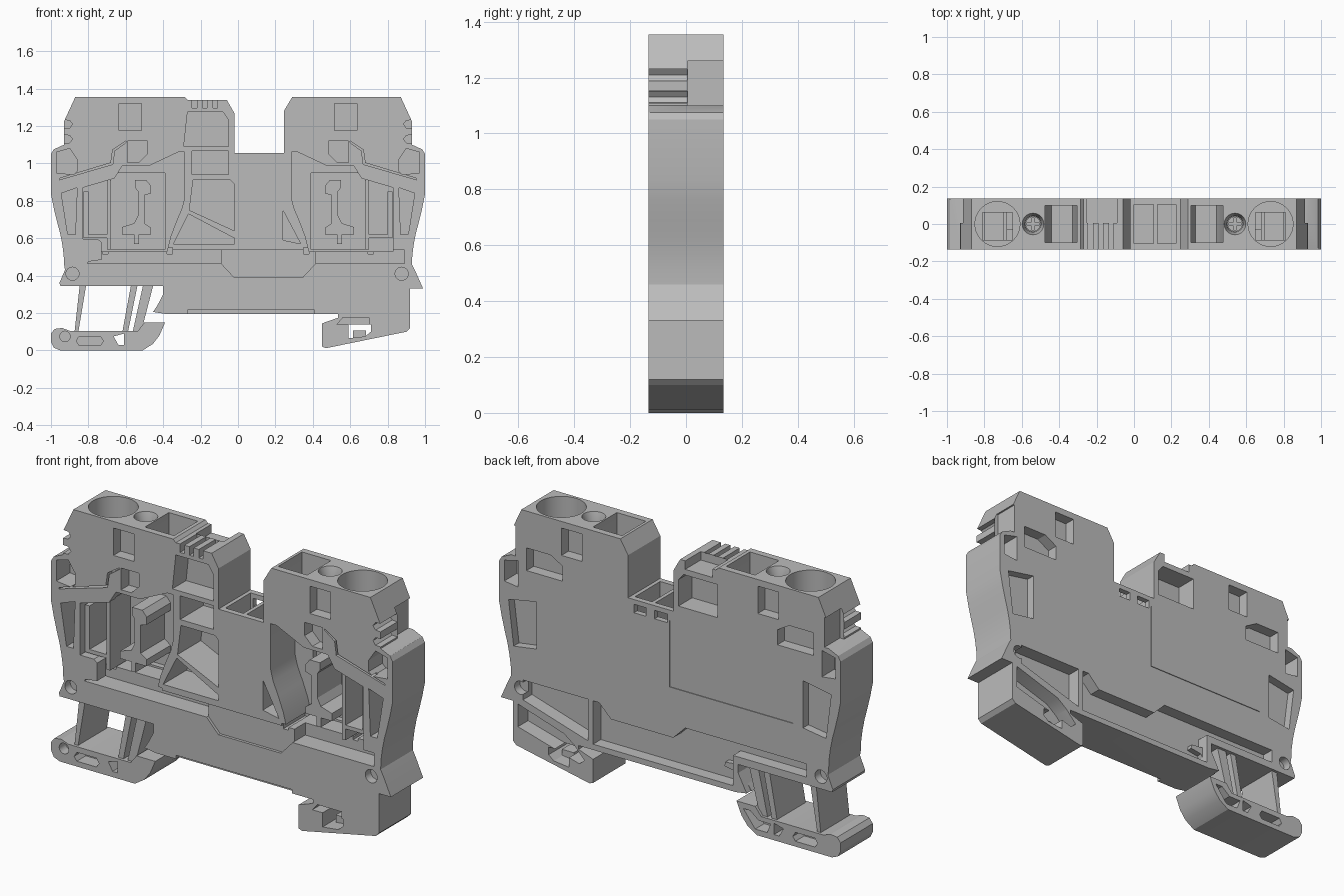
import bpy, bmesh, math

grey = bpy.data.materials.new("housing_grey")
grey.diffuse_color = (0.5, 0.5, 0.5, 1)
F, B = -0.135, 0.135          # front and back planes


def make(name, bm):
    bmesh.ops.recalc_face_normals(bm, faces=bm.faces)
    me = bpy.data.meshes.new(name)
    bm.to_mesh(me)
    bm.free()
    me.materials.append(grey)
    ob = bpy.data.objects.new(name, me)
    bpy.context.collection.objects.link(ob)
    return ob


def prism(name, pts, y0, y1):
    """Extrude an (x, z) profile from y0 to y1."""
    bm = bmesh.new()
    f = bm.faces.new([bm.verts.new((x, y0, z)) for x, z in pts])
    r = bmesh.ops.extrude_face_region(bm, geom=[f])
    bmesh.ops.translate(bm, vec=(0, y1 - y0, 0),
                        verts=[v for v in r["geom"] if isinstance(v, bmesh.types.BMVert)])
    return make(name, bm)


def rod(name, x, r0, r1, z0, z1):
    """Vertical round part, r0 at the bottom, r1 at the top."""
    bm = bmesh.new()
    bmesh.ops.create_cone(bm, cap_ends=True, segments=40, radius1=r0, radius2=r1, depth=z1 - z0)
    bmesh.ops.translate(bm, vec=(x, 0, (z0 + z1) / 2), verts=bm.verts)
    return make(name, bm)


def rect(x0, x1, z0, z1):
    return [(x0, z0), (x1, z0), (x1, z1), (x0, z1)]


def circle(x, z, r):
    return [(x + r * math.cos(i * math.pi / 12), z + r * math.sin(i * math.pi / 12)) for i in range(24)]


def flip(pts):
    return [(-x, z) for x, z in pts]


def carve(ob, cutters):
    for c in cutters:
        m = ob.modifiers.new("cut", 'BOOLEAN')
        m.operation, m.solver, m.object = 'DIFFERENCE', 'EXACT', c
    dg = bpy.context.evaluated_depsgraph_get()
    me = bpy.data.meshes.new_from_object(ob.evaluated_get(dg))
    ob.modifiers.clear()
    ob.data = me
    for c in cutters:
        bpy.data.objects.remove(c)


# housing outline
flank = [(0.87, 1.355), (0.93, 1.225), (0.93, 1.10), (0.985, 1.075), (1.0, 1.05), (1.0, 0.835),
         (0.985, 0.76), (0.968, 0.69), (0.952, 0.63), (0.94, 0.57), (0.932, 0.51), (0.93, 0.46)]
outline = [(-0.285, 1.355), (-0.27, 1.34), (-0.06, 1.34), (-0.02, 1.27), (-0.02, 1.055),
           (0.245, 1.055), (0.245, 1.28), (0.29, 1.355)] + flank + [
    (0.95, 0.42), (0.99, 0.33), (0.92, 0.33), (0.92, 0.12), (0.90, 0.10), (0.47, 0.012),
    (0.45, 0.02), (0.45, 0.145), (0.535, 0.175), (0.535, 0.195), (-0.385, 0.195), (-0.45, 0.205),
    (-0.40, 0.30), (-0.40, 0.345), (-0.95, 0.345), (-0.955, 0.36), (-0.925, 0.43)] + flip(flank[::-1])
housing = prism("housing", outline, F, B)

cuts = []


def cut(pts, y0, y1, both=False):
    cuts.append(prism("cutter", pts, y0, y1))
    if both:
        cuts.append(prism("cutter", flip(pts), y0, y1))


OUT = 0.3
# clamp cavities open to the front
cut([(-0.83, 0.53), (-0.83, 0.87), (-0.66, 0.92), (-0.62, 0.985), (-0.48, 0.985), (-0.32, 1.06),
     (-0.285, 1.06), (-0.285, 0.82), (-0.30, 0.76), (-0.33, 0.69), (-0.36, 0.61), (-0.38, 0.53)],
    -OUT, 0.07, True)
cut(rect(-0.70, -0.39, 0.54, 0.95), 0.0, 0.10, True)
# ledge above the lower strip: deep at the sides, shallow round the trapezoid dip
dip = [(-0.09, 0.465), (-0.02, 0.39), (0.345, 0.39), (0.415, 0.465)]
cut(dip + [(0.415, 0.537), (-0.09, 0.537)], -OUT, -0.12)
cut(rect(-0.89, -0.09, 0.465, 0.537), -OUT, -0.03)
cut(rect(0.415, 0.89, 0.465, 0.537), -OUT, -0.03)
# notches in the bottom flange
cut(rect(-0.27, 0.41, 0.1, 0.215), -OUT, -0.11)
# front pockets of the left centre tower
cut([(-0.29, 1.09), (-0.05, 1.09), (-0.05, 1.23), (-0.08, 1.275), (-0.27, 1.275)], -OUT, -0.02)
cut(rect(-0.245, -0.05, 0.94, 1.065), -OUT, 0.06)
cut([(-0.24, 0.91), (-0.04, 0.91), (-0.02, 0.89), (-0.02, 0.64), (-0.26, 0.75)], -OUT, 0.06)
cut([(-0.265, 0.73), (-0.02, 0.60), (-0.02, 0.57), (-0.345, 0.57)], -OUT, 0.06)
cut([(0.24, 0.75), (0.24, 0.59), (0.335, 0.57)], -OUT, 0.06)
# mirrored front pockets, slits and pin holes
cut(rect(-0.635, -0.515, 1.175, 1.32), -OUT, -0.075, True)
cut([(-0.97, 0.95), (-0.88, 0.94), (-0.86, 0.96), (-0.86, 1.02), (-0.90, 1.08), (-0.97, 1.06)],
    -OUT, -0.02, True)
cut([(-0.945, 0.84), (-0.86, 0.87), (-0.87, 0.62), (-0.91, 0.62)], -OUT, 0.05, True)
cut([(-0.59, 1.005), (-0.53, 1.005), (-0.485, 1.05), (-0.485, 1.12), (-0.59, 1.12)], -OUT, -0.07, True)
cut([(-0.955, 0.912), (-0.67, 0.995), (-0.66, 1.067), (-0.60, 1.111), (-0.60, 1.119),
     (-0.67, 1.073), (-0.68, 1.003), (-0.955, 0.92)], -OUT, -0.095, True)
for x in (-0.885, 0.875):
    cut(circle(x, 0.41, 0.035), -OUT, -0.09)
    cut(circle(x, 0.41, 0.035), 0.09, OUT)
for x in (-0.71, -0.365):
    cut(rect(x - 0.015, x + 0.015, 0.515, 0.55), -OUT, 0.06, True)

# back pockets
cut(rect(-0.635, -0.515, 1.175, 1.32), 0.075, OUT, True)
cut([(-0.84, 1.04), (-0.63, 1.04), (-0.63, 1.12), (-0.70, 1.16), (-0.84, 1.16)], 0.075, OUT, True)
cut([(-0.97, 0.95), (-0.89, 0.94), (-0.89, 1.08), (-0.97, 1.06)], 0.03, OUT, True)
cut([(-0.945, 0.86), (-0.78, 0.89), (-0.78, 0.64), (-0.915, 0.62)], 0.09, OUT, True)
cut([(-0.28, 1.09), (-0.05, 1.09), (-0.05, 1.23), (-0.08, 1.265), (-0.28, 1.265)], 0.02, OUT)
# back strip recess below the plate, with a rib left standing
cut([(-0.80, 0.455), (-0.09, 0.455), (-0.02, 0.385), (0.345, 0.385), (0.415, 0.455), (0.45, 0.455),
     (0.45, 0.225), (-0.37, 0.225), (-0.37, 0.385), (-0.80, 0.385)], 0.07, OUT)
cut([(0.48, 0.455), (0.86, 0.455), (0.86, 0.35), (0.48, 0.235)], 0.06, OUT)
cut([(0.89, 0.32), (0.89, 0.20), (0.53, 0.10), (0.50, 0.125), (0.56, 0.19), (0.62, 0.235)], 0.05, OUT)
# thin seam on the back
cut([(-0.002, 1.0), (-0.002, 0.652), (-0.72, 0.652), (-0.72, 0.648), (0.002, 0.648), (0.002, 1.0)],
    0.131, OUT)
# foot opening
cut([(0.59, 0.065), (0.68, 0.075), (0.71, 0.10), (0.71, 0.14), (0.59, 0.14)], -OUT, OUT)
cut([(0.53, 0.14), (0.70, 0.14), (0.70, 0.175), (0.56, 0.175)], -OUT, -0.02)

# marker teeth: grooves in the front half, back half cut away
for z in (1.11, 1.19):
    cut([(-1.1, z - 0.01), (-0.90, z), (-0.885, z + 0.02), (-0.90, z + 0.04), (-1.1, z + 0.05)],
        -OUT, 0.005, True)
cut(rect(-1.1, -0.905, 1.10, 1.26), 0.005, OUT, True)
for x in (-0.245, -0.19, -0.135):
    cut(rect(x, x + 0.025, 1.295, 1.5), -OUT, 0.005)
cut(rect(-0.25, -0.09, 1.295, 1.5), 0.005, OUT)

# jumper shafts in the middle notch with their back windows
for x0, x1 in ((0.0, 0.105), (0.125, 0.225)):
    cut(rect(x0, x1, 0.80, 1.2), -0.105, 0.105)
    cut(rect(x0 + 0.015, x1 - 0.015, 0.985, 1.03), 0.0, OUT)

# wire funnels, screw shafts and release slots from the top
for s in (-1, 1):
    cuts.append(rod("cutter", s * 0.73, 0.12, 0.12, 1.18, 1.5))
    cuts.append(rod("cutter", s * 0.54, 0.042, 0.042, 1.13, 1.5))
    cuts.append(rod("cutter", s * 0.54, 0.042, 0.059, 1.30, 1.36))
cut(rect(-0.81, -0.65, 0.85, 1.25), -0.085, 0.062, True)
cut([(-0.475, 1.5), (-0.475, 1.22), (-0.44, 1.10), (-0.33, 1.10), (-0.305, 1.22), (-0.305, 1.5)],
    -0.1, 0.1, True)
carve(housing, cuts)
parts = [housing]

# screws, clamp springs and wire cages
clip = [(-0.55, 0.91), (-0.49, 0.91), (-0.465, 0.88), (-0.465, 0.84), (-0.50, 0.83), (-0.50, 0.68),
        (-0.465, 0.655), (-0.465, 0.62), (-0.53, 0.62), (-0.53, 0.57), (-0.555, 0.57), (-0.555, 0.62),
        (-0.62, 0.62), (-0.62, 0.66), (-0.555, 0.68), (-0.535, 0.72), (-0.535, 0.85), (-0.55, 0.87)]
cage = [(-0.825, 0.85), (-0.80, 0.85), (-0.80, 0.62), (-0.70, 0.62), (-0.70, 0.91), (-0.68, 0.91),
        (-0.68, 0.54), (-0.70, 0.54), (-0.70, 0.60), (-0.825, 0.60)]
for side, s in (("left", -1), ("right", 1)):
    screw = rod("screw_" + side, s * 0.54, 0.04, 0.04, 1.13, 1.29)
    x = s * 0.54
    carve(screw, [prism("cutter", rect(x - 0.007, x + 0.007, 1.265, 1.4), -0.032, 0.032),
                  prism("cutter", rect(x - 0.032, x + 0.032, 1.265, 1.4), -0.007, 0.007)])
    parts.append(screw)
    turn = flip if s > 0 else list
    parts.append(prism("clamp_spring_" + side, turn(clip), -0.10, 0.10))
    parts.append(prism("wire_cage_" + side, turn(cage), -0.10, 0.075))

# rail latch with legs on the left
latch = prism("rail_latch", [
    (-1.0, 0.09), (-0.98, 0.115), (-0.94, 0.12), (-0.90, 0.105), (-0.62, 0.105), (-0.535, 0.105),
    (-0.50, 0.15), (-0.39, 0.15), (-0.42, 0.08), (-0.455, 0.035), (-0.51, 0.0), (-0.95, 0.0),
    (-0.985, 0.015), (-1.0, 0.045)], F, B)
slot = [(-0.865, 0.05), (-0.85, 0.028), (-0.735, 0.028), (-0.72, 0.05), (-0.735, 0.075), (-0.85, 0.075)]
carve(latch, [prism("cutter", slot, -OUT, -0.06), prism("cutter", slot, 0.06, OUT),
              prism("cutter", circle(-0.925, 0.075, 0.028), -OUT, -0.08),
              prism("cutter", [(-0.665, 0.075), (-0.61, 0.09), (-0.61, 0.03), (-0.64, 0.03)], -OUT, OUT),
              prism("cutter", [(-0.59, 0.08), (-0.52, 0.08), (-0.47, 0.12), (-0.43, 0.12),
                               (-0.50, 0.03), (-0.57, 0.03)], 0.06, OUT)])
parts.append(latch)
for i, (a, b, c, d) in enumerate(((-0.845, -0.81, -0.855, -0.875), (-0.57, -0.535, -0.59, -0.62),
                                  (-0.505, -0.45, -0.52, -0.565))):
    parts.append(prism("latch_leg_%d" % (i + 1), [(a, 0.36), (b, 0.36), (c, 0.09), (d, 0.09)], -0.12, 0.12))

# hook and small blocks
parts.append(prism("rail_hook", [(-0.455, 0.205), (-0.385, 0.31), (-0.375, 0.325), (-0.30, 0.318),
                                 (-0.295, 0.295), (-0.36, 0.285), (-0.40, 0.21)], -0.133, 0.1))
parts.append(prism("foot_block", rect(0.615, 0.685, 0.06, 0.107), -0.06, 0.06))
parts.append(prism("cover_hook", [(-0.90, 0.45), (-0.90, 0.585), (-0.885, 0.595), (-0.75, 0.595),
                                  (-0.73, 0.58), (-0.73, 0.485), (-0.80, 0.475), (-0.81, 0.45)], F, -0.06))

for ob in bpy.context.scene.objects:
    ob.select_set(ob in parts)
bpy.context.view_layer.objects.active = housing
bpy.ops.object.shade_smooth_by_angle(angle=math.radians(25))
